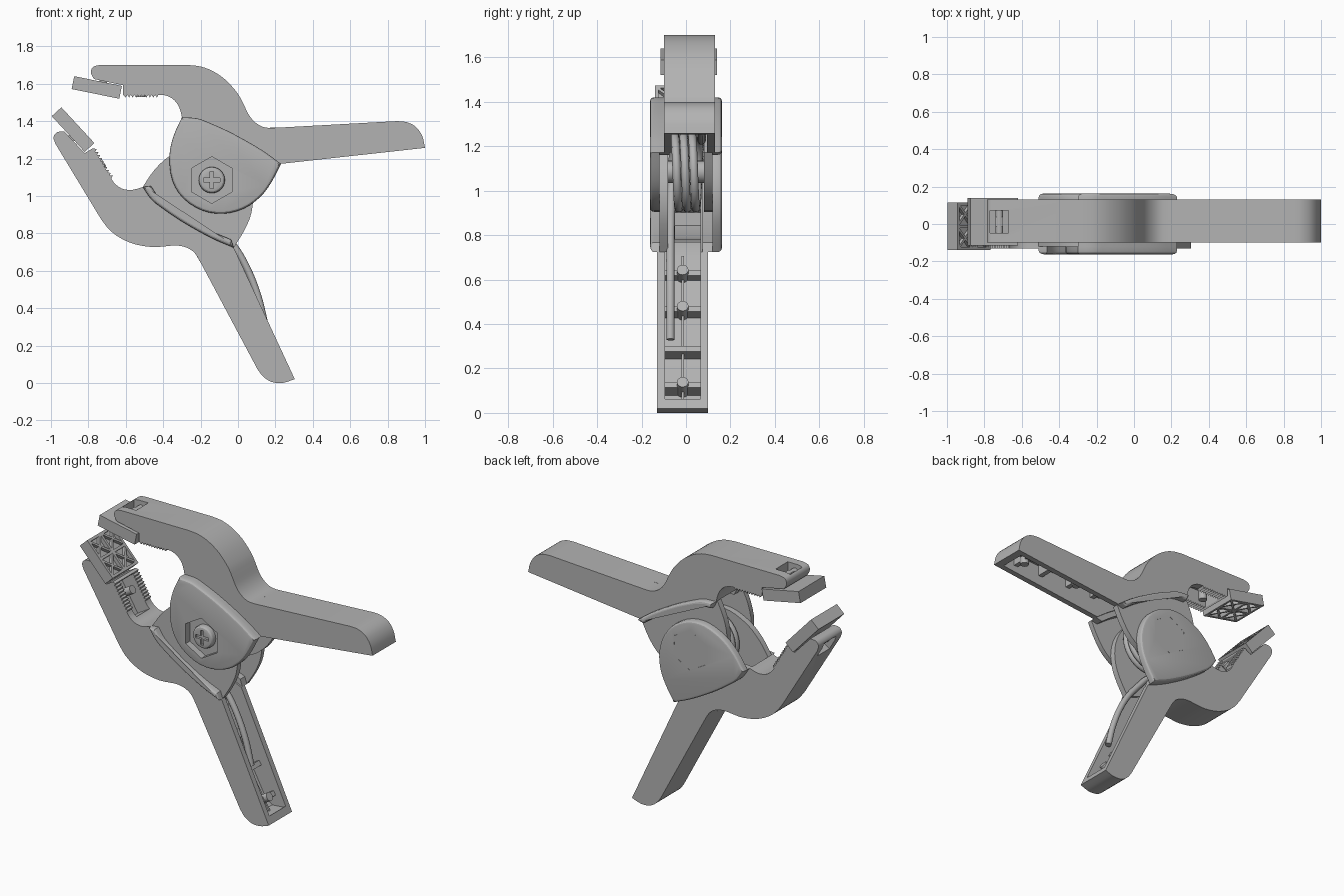
import bpy, bmesh, math
from mathutils import Matrix, Vector

if "Cube" in bpy.data.objects:
    bpy.data.objects.remove(bpy.data.objects["Cube"])

PX, PZ = -0.14, 1.085                       # pivot of the clamp
grey = bpy.data.materials.new("mid_grey")
grey.use_nodes = True
grey.diffuse_color = (0.45, 0.45, 0.45, 1)
grey.node_tree.nodes["Principled BSDF"].inputs["Base Color"].default_value = (0.45, 0.45, 0.45, 1)


def add_object(name, bm):
    bmesh.ops.recalc_face_normals(bm, faces=bm.faces)
    mesh = bpy.data.meshes.new(name)
    bm.to_mesh(mesh)
    bm.free()
    mesh.materials.append(grey)
    ob = bpy.data.objects.new(name, mesh)
    bpy.context.collection.objects.link(ob)
    return ob


def prism(name, pts, y0, y1, round_at=None):
    """Extrude an xz outline along y; optionally round the rim at one y."""
    bm = bmesh.new()
    face = bm.faces.new([bm.verts.new((x, y0, z)) for x, z in pts])
    ext = bmesh.ops.extrude_face_region(bm, geom=[face])
    bmesh.ops.translate(bm, vec=(0, y1 - y0, 0),
                        verts=[v for v in ext["geom"] if isinstance(v, bmesh.types.BMVert)])
    if round_at is not None:
        rim = [e for e in bm.edges if all(abs(v.co.y - round_at) < 1e-5 for v in e.verts)]
        bmesh.ops.bevel(bm, geom=rim, offset=0.018, segments=3, profile=0.5, affect='EDGES')
    return add_object(name, bm)


def boxes(name, items, matrix=Matrix()):
    """Several boxes (centre, size, turn about z) in one object."""
    bm = bmesh.new()
    for centre, size, turn in items:
        m = matrix @ Matrix.Translation(centre) @ Matrix.Rotation(turn, 4, 'Z') @ Matrix.Diagonal((*size, 1))
        bmesh.ops.create_cube(bm, size=1, matrix=m)
    return add_object(name, bm)


def cut(ob, cutter):
    mod = ob.modifiers.new("cut", 'BOOLEAN')
    mod.operation, mod.solver, mod.object = 'DIFFERENCE', 'EXACT', cutter
    bpy.context.view_layer.objects.active = ob
    bpy.ops.object.modifier_apply(modifier=mod.name)
    bpy.data.objects.remove(cutter)


def disc(cx, cz, r, n, start=0.0):
    return [(cx + r * math.cos(start + math.tau * i / n), cz + r * math.sin(start + math.tau * i / n))
            for i in range(n)]


def smooth_path(pts, steps=4):
    """Catmull-Rom through the points, ends kept."""
    p = [Vector(q) for q in pts]
    p = [p[0] * 2 - p[1]] + p + [p[-1] * 2 - p[-2]]
    out = []
    for a, b, c, d in zip(p, p[1:], p[2:], p[3:]):
        for i in range(steps):
            t = i / steps
            out.append(0.5 * (2 * b + (c - a) * t + (2 * a - 5 * b + 4 * c - d) * t * t
                              + (3 * b - a - 3 * c + d) * t ** 3))
    return [tuple(q) for q in out] + [tuple(pts[-1])]


half = []                                   # every part of the upper half

# Jaw and handle body
tip = smooth_path([(-.77, 1.625), (-.787, 1.66), (-.775, 1.69), (-.74, 1.7)], 3)
back = smooth_path([(-.27, 1.7), (-.2, 1.692), (-.13, 1.665), (-.06, 1.615), (0, 1.545), (.03, 1.49),
                    (.06, 1.43), (.1, 1.387), (.15, 1.365), (.23, 1.366)], 3)
grip_end = smooth_path([(.85, 1.4), (.9, 1.395), (.95, 1.37), (.985, 1.32), (1, 1.257)], 3)
rim = smooth_path([(.23, 1.172), (.12, 1.25), (-.03, 1.335), (-.15, 1.39), (-.22, 1.415), (-.3, 1.42)], 4)
throat = smooth_path([(-.305, 1.445), (-.32, 1.485), (-.35, 1.52), (-.39, 1.538), (-.42, 1.541)], 3)
teeth = []
for i in range(10):
    x = -.425 - i * .0185
    teeth += [(x, 1.541), (x - .009, 1.526)]
body = prism("upper_jaw_and_handle",
             tip + back + grip_end + rim + throat + teeth + [(-.615, 1.541), (-.615, 1.592)], -.1, .13)
cut(body, prism("channel_cutter",
                [(.95, 1.18), (.955, 1.27), (.92, 1.34), (.85, 1.36), (.23, 1.325), (.14, 1.325), (.07, 1.35),
                 (.02, 1.41), (-.04, 1.51), (-.11, 1.6), (-.2, 1.65), (-.25, 1.62), (-.25, 1.3), (.2, 1.08)],
                -.065, .095))
cut(body, boxes("jaw_cutter", [((-.485, .015, 1.56), (.22, .13, .14), 0)]))
cut(body, boxes("slot_cutter", [((-.72, .012, 1.65), (.1, .12, .3), 0)]))
half.append(body)

# Ribs, spine and posts inside the handle
stations = (.27, .46, .67, .86)
items = [((.56, .015, 1.335), (.78, .012, .06), 0)]
items += [((x, .015, 1.32), (.03, .17, .07), 0) for x in stations]
half.append(boxes("handle_ribs", items))
bm = bmesh.new()
for x in stations:
    if x != .67:
        bmesh.ops.create_cone(bm, cap_ends=True, segments=20, radius1=.026, radius2=.026, depth=.1,
                              matrix=Matrix.Translation((x, .015, 1.31)))
bmesh.ops.create_cone(bm, cap_ends=True, segments=20, radius1=.025, radius2=.025, depth=.1,
                      matrix=Matrix.Translation((-.52, .015, 1.58)))
half.append(add_object("handle_posts", bm))

# Outer cheek with hexagonal pocket, inner cheek with raised lip
lower_edge = smooth_path([(-.3, 1.42), (-.345, 1.32), (-.367, 1.21), (-.35, 1.08), (-.29, .985), (-.19, .922),
                          (-.08, .905), (.03, .932), (.12, .995), (.18, 1.075), (.23, 1.172)], 3)
cheek_outline = rim + lower_edge[1:-1]
hexagon = disc(PX, PZ, .125, 6, math.pi / 2)
cheek = prism("upper_outer_cheek", cheek_outline, -.162, -.12, -.162)
cut(cheek, prism("hex_cutter", hexagon, -.2, -.1))
half.append(cheek)
half.append(prism("upper_inner_cheek", cheek_outline, .082, .119))
lip = rim + [(PX + (x - PX) * .88, PZ + (z - PZ) * .88) for x, z in reversed(rim)]
half.append(prism("upper_lip", lip, .085, .162, .162))
half.append(prism("upper_cheek_joint", lip, -.13, -.075))

# Swivel pad with a lattice grip, and its hinge
pad_m = Matrix.Translation((-.755, .0125, 1.58)) @ Matrix.Rotation(math.radians(11.5), 4, 'Y')
L, W, B = .26, .255, .016
items = [((0, 0, .012), (L, W, .046), 0)]
items += [((s * (L - B) / 2, 0, -.023), (B, W, .024), 0) for s in (-1, 0, 1)]
items += [((0, s * (W - B) / 2, -.023), (L, B, .024), 0) for s in (-1, 0, 1)]
for sx in (-1, 1):
    for sy in (-1, 1):
        for turn in (-1, 1):
            items.append(((sx * L / 4, sy * W / 4, -.024), (.155, .013, .02), turn * math.pi / 4))
half.append(boxes("upper_pad", items, pad_m))
half.append(boxes("upper_pad_hinge", [((-.72, .012, 1.63), (.04, .05, .08), 0)]))
half.append(prism("upper_hinge_pin", disc(-.72, 1.655, .02, 16), -.06, .085))

# Lower half: the upper half turned over about the bisecting axis
ang = math.radians(-29.4)
pivot = Vector((PX, 0, PZ))
turn_over = (Matrix.Translation(pivot)
             @ Matrix.Rotation(math.pi, 4, Vector((math.cos(ang), 0, math.sin(ang))))
             @ Matrix.Translation(-pivot))
for ob in list(half):
    twin = ob.copy()
    twin.data = ob.data.copy()
    twin.name = ob.name.replace("upper", "lower") if "upper" in ob.name else "lower_" + ob.name
    twin.data.transform(turn_over)
    bpy.context.collection.objects.link(twin)
    half.append(twin)

# Torsion spring: upper leg, coil, lower leg
a0, a1, n = math.radians(86), math.radians(215 + 1080), 110
coil = []
for i in range(n + 1):
    a = a0 + (a1 - a0) * i / n
    coil.append((PX + .165 * math.cos(a), .065 - .13 * i / n, PZ + .165 * math.sin(a)))
leg_up = smooth_path([(.65, .07, 1.28), (.45, .07, 1.245), (.2, .07, 1.225), (0, .068, 1.24)], 5)
leg_down = smooth_path([(-.14, -.068, .875), (-.02, -.07, .73), (.05, -.07, .61), (.105, -.07, .47),
                        (.14, -.07, .33)], 5)
path = leg_up + coil + leg_down
curve = bpy.data.curves.new("spring", 'CURVE')
curve.dimensions = '3D'
curve.bevel_depth, curve.bevel_resolution, curve.use_fill_caps = .019, 3, True
spline = curve.splines.new('POLY')
spline.points.add(len(path) - 1)
for p, q in zip(spline.points, path):
    p.co = (*q, 1)
curve.materials.append(grey)
spring = bpy.data.objects.new("spring", curve)
bpy.context.collection.objects.link(spring)

# Bolt, domed cross-slot screw head and nut
half.append(prism("bolt", disc(PX, PZ, .05, 24), -.13, .13))
head = prism("screw_head", disc(PX, PZ, .07, 32), -.155, -.118, -.155)
cut(head, boxes("cross_cutter_a", [((PX, -.155, PZ), (.09, .03, .02), 0)]))
cut(head, boxes("cross_cutter_b", [((PX, -.155, PZ), (.02, .03, .09), 0)]))
half.append(head)
half.append(prism("nut", hexagon, .118, .1615))

# Smooth curved walls, keep sharp edges
bpy.ops.object.select_all(action='DESELECT')
for ob in half:
    ob.select_set(True)
bpy.context.view_layer.objects.active = half[0]
bpy.ops.object.shade_smooth_by_angle(angle=math.radians(28))
